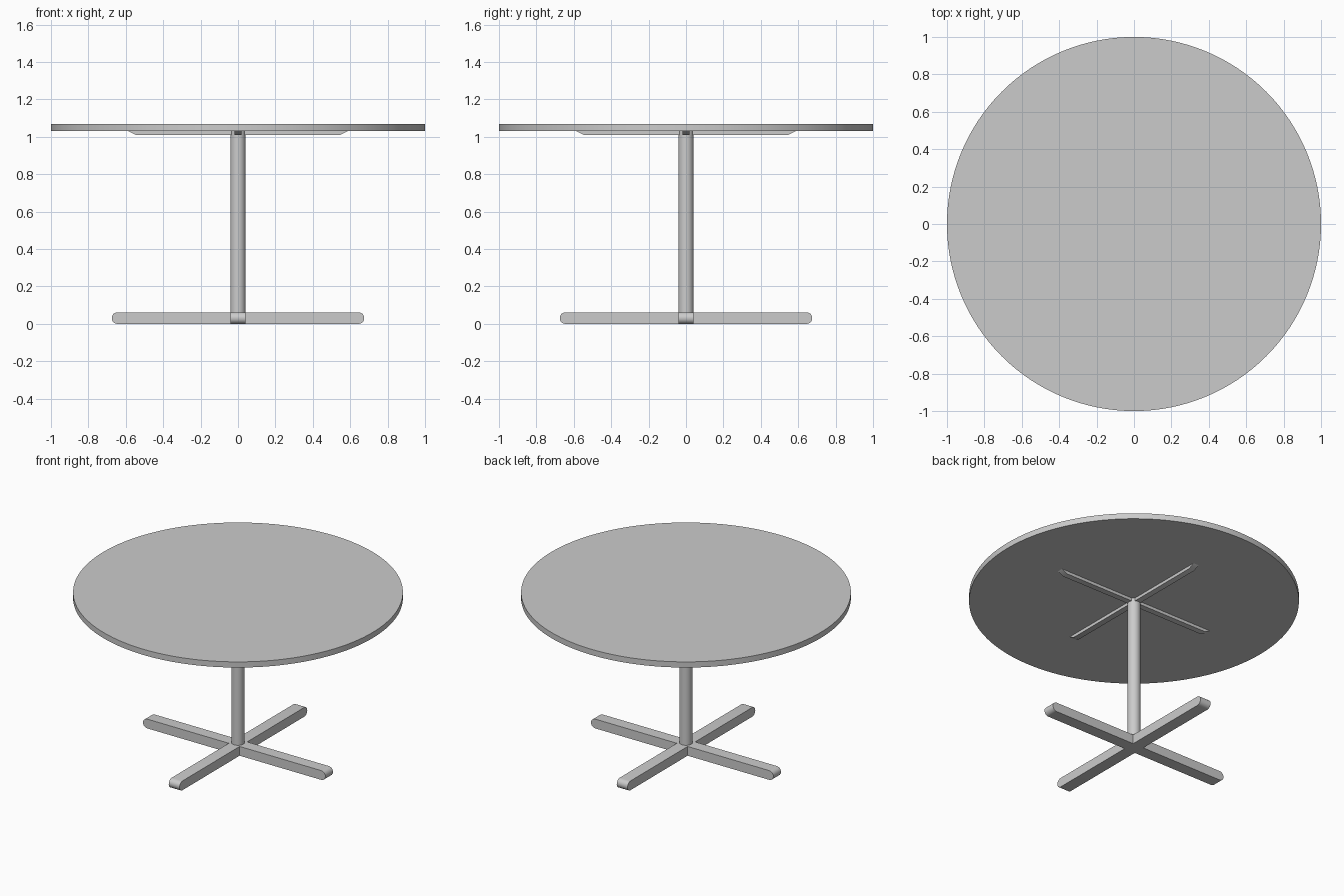
import bpy, bmesh, math
from mathutils import Matrix

cube = bpy.data.objects.get("Cube")
if cube:
    bpy.data.objects.remove(cube, do_unlink=True)

grey = bpy.data.materials.new("light_grey")
grey.use_nodes = True
colour = (0.6, 0.6, 0.6, 1)
grey.diffuse_color = colour
grey.node_tree.nodes["Principled BSDF"].inputs["Base Color"].default_value = colour


def finish(name, bm):
    bmesh.ops.recalc_face_normals(bm, faces=bm.faces)
    mesh = bpy.data.meshes.new(name)
    bm.to_mesh(mesh)
    bm.free()
    mesh.materials.append(grey)
    obj = bpy.data.objects.new(name, mesh)
    bpy.context.collection.objects.link(obj)
    bpy.ops.object.select_all(action="DESELECT")
    obj.select_set(True)
    bpy.context.view_layer.objects.active = obj
    bpy.ops.object.shade_smooth_by_angle(angle=math.radians(35))


def disc(name, radius, bottom, top, sides):
    bm = bmesh.new()
    bmesh.ops.create_cone(bm, cap_ends=True, segments=sides, radius1=radius, radius2=radius,
                          depth=top - bottom, matrix=Matrix.Translation((0, 0, (top + bottom) / 2)))
    finish(name, bm)


def cross(name, end, width):
    """Four arms: one full bar along x, and two half bars along y meeting its sides."""
    bm = bmesh.new()
    half = width / 2
    mirrored = [(-x, z) for x, z in reversed(end)]
    low, high = end[0][1], end[-1][1]
    inner = [(half, high), (half, low)]
    for outline, angle in ((end + mirrored, 0), (end + inner, 90), (end + inner, 270)):
        verts = [bm.verts.new((x, -half, z)) for x, z in outline]
        face = bm.faces.new(verts)
        new = bmesh.ops.extrude_face_region(bm, geom=[face])["geom"]
        moved = [v for v in new if isinstance(v, bmesh.types.BMVert)]
        bmesh.ops.translate(bm, verts=moved, vec=(0, width, 0))
        bmesh.ops.rotate(bm, verts=verts + moved, matrix=Matrix.Rotation(math.radians(angle), 3, "Z"))
    finish(name, bm)


# Round top and central column
disc("table_top", 1.0, 1.03, 1.068, 128)
disc("column", 0.04, 0.06, 1.03, 48)

# Floor feet with rounded tips
r = 0.031
tip = [(0.675 - r + r * math.cos(a), r + r * math.sin(a))
       for a in (math.radians(-90 + 15 * i) for i in range(13))]
cross("base_feet", tip, 0.08)

# Slim support arms under the top, with sloping ends
cross("support_arms", [(0.545, 1.01), (0.585, 1.03)], 0.04)
